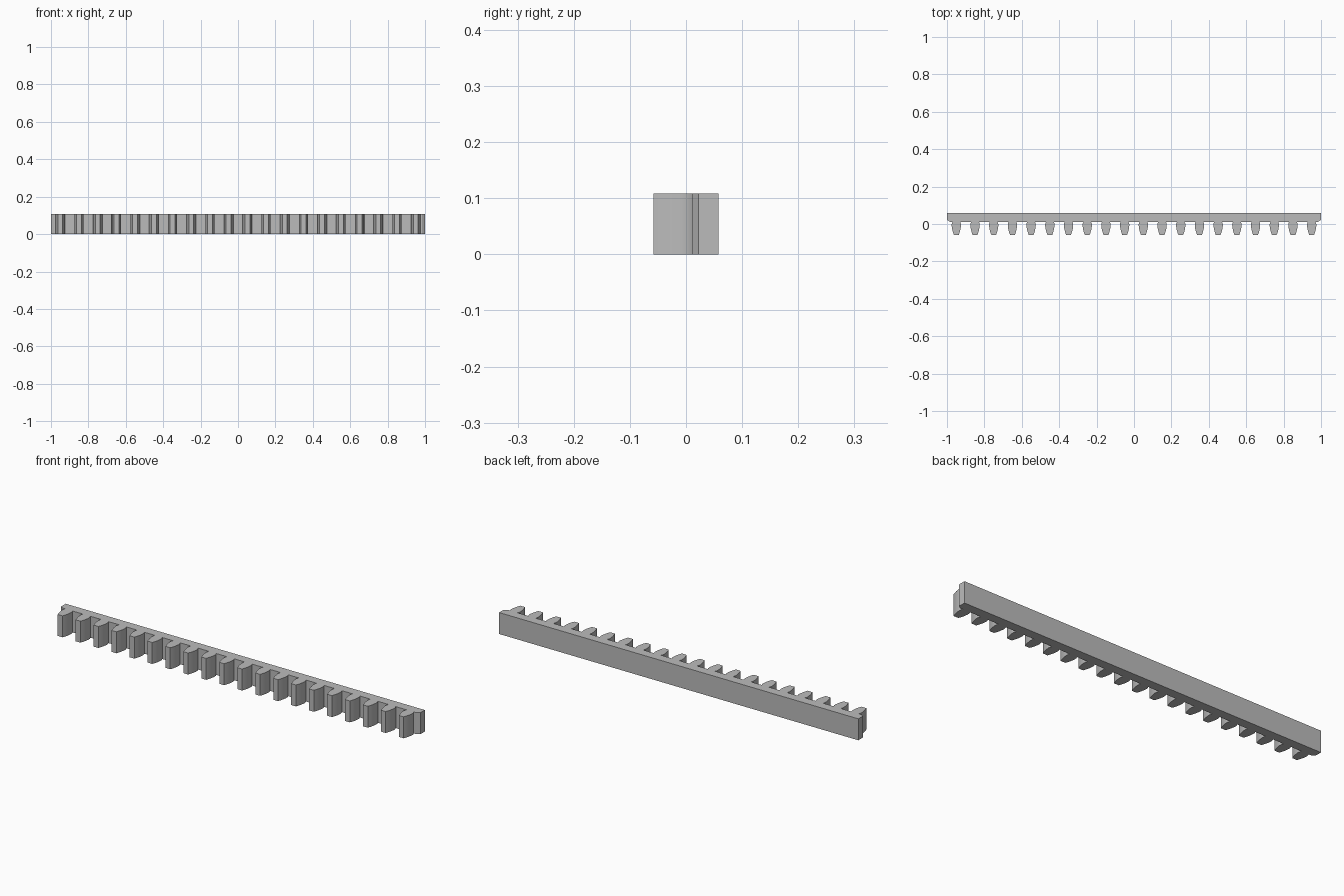
import bpy, bmesh, math

cube = bpy.data.objects.get("Cube")
if cube:
    bpy.data.objects.remove(cube, do_unlink=True)

HEIGHT = 0.108
BACK, FLOOR, TIP = 0.058, 0.012, -0.058
TEETH, PITCH = 20, 0.1

# Plain grey metal
grey = bpy.data.materials.new("grey metal")
grey.use_nodes = True
colour = (0.5, 0.5, 0.5, 1)
grey.diffuse_color = colour
grey.node_tree.nodes["Principled BSDF"].inputs["Base Color"].default_value = colour

# Half of one tooth: narrow neck, rounded flank, flat tip (half width, y)
flank = [(0.020, FLOOR), (0.0235, 0.005), (0.025, -0.003)]
for i in range(1, 7):
    t = i / 6
    flank.append((0.025 - 0.012 * t ** 1.8, -0.003 + (TIP + 0.003) * t))

# Rack outline: straight back, chamfered front corners, row of teeth
outline = [(1, BACK), (-1, BACK), (-1, 0.022), (-0.985, FLOOR)]
for n in range(TEETH):
    centre = (n - (TEETH - 1) / 2) * PITCH
    outline += [(centre - w, y) for w, y in flank]
    outline += [(centre + w, y) for w, y in reversed(flank)]
outline += [(0.985, FLOOR), (1, 0.022)]

# Extrude the outline into the solid rack
bm = bmesh.new()
base = bm.faces.new([bm.verts.new((x, y, 0)) for x, y in outline])
top = bmesh.ops.extrude_face_region(bm, geom=[base], use_keep_orig=True)
bmesh.ops.translate(bm, vec=(0, 0, HEIGHT),
                    verts=[v for v in top["geom"] if isinstance(v, bmesh.types.BMVert)])
bmesh.ops.recalc_face_normals(bm, faces=bm.faces)
mesh = bpy.data.meshes.new("gear_rack")
bm.to_mesh(mesh)
bm.free()
mesh.materials.append(grey)

rack = bpy.data.objects.new("gear_rack", mesh)
bpy.context.collection.objects.link(rack)
bpy.context.view_layer.objects.active = rack
rack.select_set(True)
bpy.ops.object.shade_smooth_by_angle(angle=math.radians(25))
